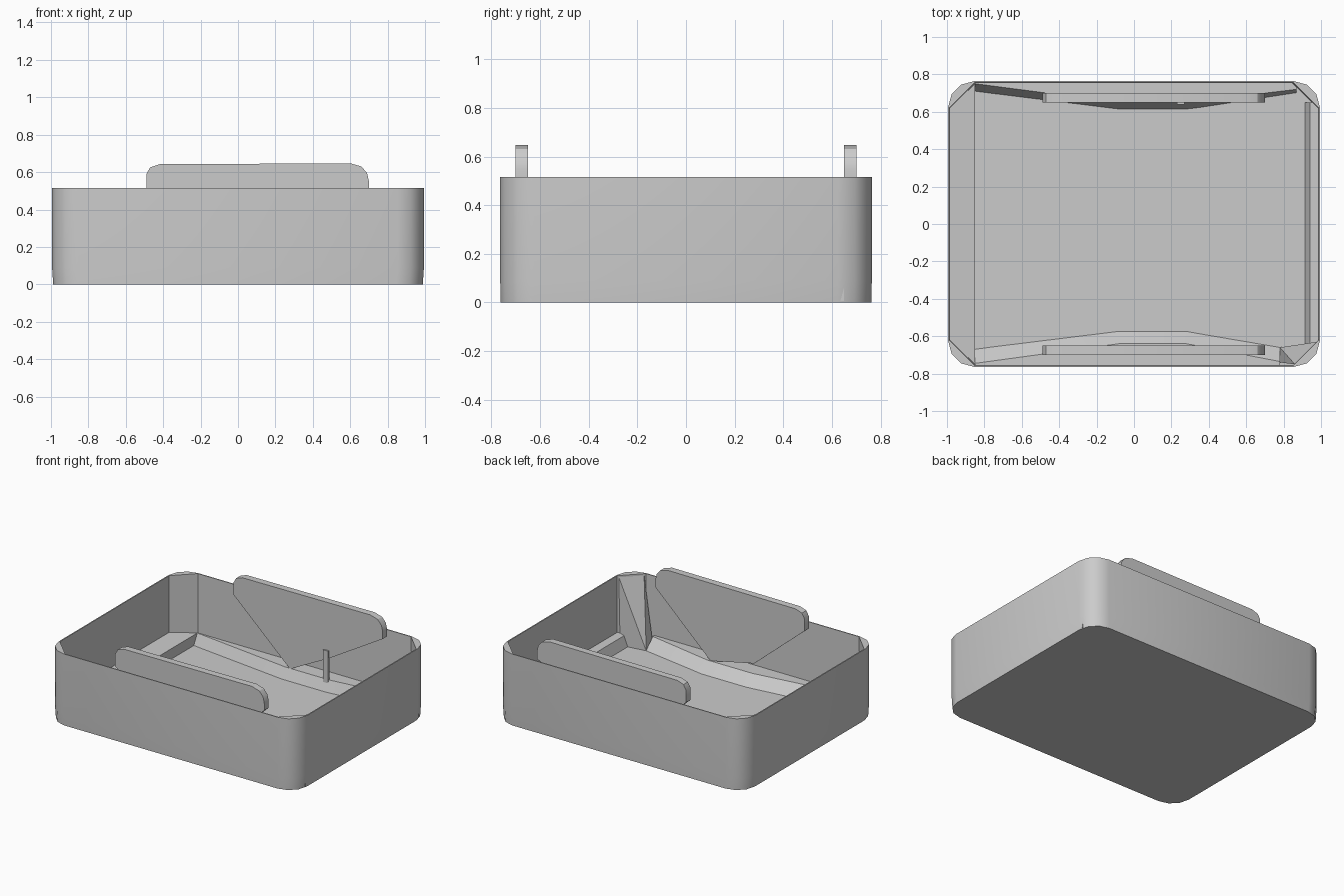
import bpy, bmesh, math
from mathutils import Vector

cube = bpy.data.objects.get("Cube")
if cube:
    bpy.data.objects.remove(cube, do_unlink=True)

grey = bpy.data.materials.new("plain grey")
grey.use_nodes = True
colour = (0.6, 0.6, 0.6, 1)
grey.diffuse_color = colour
grey.node_tree.nodes["Principled BSDF"].inputs["Base Color"].default_value = colour


def make(name, bm):
    bmesh.ops.recalc_face_normals(bm, faces=bm.faces)
    mesh = bpy.data.meshes.new(name)
    bm.to_mesh(mesh)
    bm.free()
    mesh.materials.append(grey)
    ob = bpy.data.objects.new(name, mesh)
    bpy.context.collection.objects.link(ob)
    bpy.ops.object.select_all(action='DESELECT')
    ob.select_set(True)
    bpy.context.view_layer.objects.active = ob
    bpy.ops.object.shade_smooth_by_angle(angle=math.radians(32))
    return ob


def outline(hx, hy, r, z, chamfer=False, steps=3):
    """Rectangle at height z with rounded or chamfered corners."""
    pts = []
    for k, (sx, sy) in enumerate([(1, 1), (-1, 1), (-1, -1), (1, -1)]):
        arc = [Vector((math.cos(a), math.sin(a))) for a in
               (math.pi / 2 * (k + i / steps) for i in range(steps + 1))]
        if chamfer:
            arc = [arc[0].lerp(arc[-1], i / steps) for i in range(steps + 1)]
        pts += [(sx * (hx - r) + r * c.x, sy * (hy - r) + r * c.y, z) for c in arc]
    return pts


def loft(name, rings):
    """Skin a stack of rings and cap both ends."""
    bm = bmesh.new()
    loops = [[bm.verts.new(p) for p in ring] for ring in rings]
    n = len(loops[0])
    for a, b in zip(loops, loops[1:]):
        for i in range(n):
            bm.faces.new((a[i], a[(i + 1) % n], b[(i + 1) % n], b[i]))
    bm.faces.new(loops[0])
    bm.faces.new(loops[-1])
    return make(name, bm)


# Open tray: thin walls, rounded outside, chamfered inner corners, thin floor
FLOOR, LEDGE = 0.015, 0.09
loft("tray", [outline(0.988, 0.762, 0.14, 0),
              outline(0.994, 0.764, 0.14, LEDGE),
              outline(0.994, 0.764, 0.14, 0.516),
              outline(0.986, 0.757, 0.135, 0.516, True),
              outline(0.982, 0.753, 0.135, FLOOR, True)])

# Ledges at the two ends
loft("right_ledge", [[(-0.985, y * 0.62, 0.005), (-0.85, y * 0.75, 0.005),
                      (-0.85, y * 0.75, LEDGE), (-0.985, y * 0.62, 0.11)] for y in (-1, 1)])
loft("left_ledge", [[(0.91, y, 0.005), (0.985, y, 0.005),
                     (0.985, y, 0.11), (0.94, y, LEDGE)] for y in (-0.64, 0.65)])


# Bowed ledges with sloping fronts along both long sides
def side_ledge(name, s, sections):
    loft(name, [[(x, s * top, LEDGE), (x, s * 0.757, LEDGE),
                 (x, s * 0.757, 0.005), (x, s * foot, 0.005)] for x, top, foot in sections])


side_ledge("back_ledge", 1, [(-0.85, 0.75, 0.705), (-0.08, 0.65, 0.61),
                             (0.28, 0.65, 0.61), (0.87, 0.72, 0.70)])
side_ledge("front_ledge", -1, [(-0.85, 0.745, 0.66), (-0.08, 0.64, 0.565),
                               (0.28, 0.64, 0.565), (0.78, 0.735, 0.65)])


# Upright side plates, tapering down to a narrow foot on the ledge
def side_plate(name, s, foot):
    profile = [(-0.49, 0.50), (-0.49, 0.59), (-0.47, 0.625), (-0.42, 0.642),
               (0.60, 0.647), (0.66, 0.63), (0.69, 0.595), (0.70, 0.55), (0.70, 0.50)]
    loft(name, [[(x, s * y, z) for x, z in profile + foot] for y in (0.65, 0.70)])


side_plate("back_plate", 1, [(0.28, 0.25), (-0.04, 0.085)])
side_plate("front_plate", -1, [(0.26, 0.085), (-0.09, 0.16)])

# Slim post under the back plate
loft("back_post", [[(0.23, 0.64, z), (0.27, 0.64, z), (0.27, 0.66, z), (0.23, 0.66, z)]
                   for z in (0.005, 0.3)])

# Sloped filler in one inner corner
bm = bmesh.new()
for p in [(0.78, -0.74, FLOOR), (0.78, -0.66, FLOOR), (0.92, -0.64, FLOOR), (0.98, -0.63, FLOOR),
          (0.86, -0.75, FLOOR), (0.98, -0.63, 0.51), (0.86, -0.75, 0.51)]:
    bm.verts.new(Vector(p))
bmesh.ops.convex_hull(bm, input=bm.verts)
make("corner_filler", bm)
